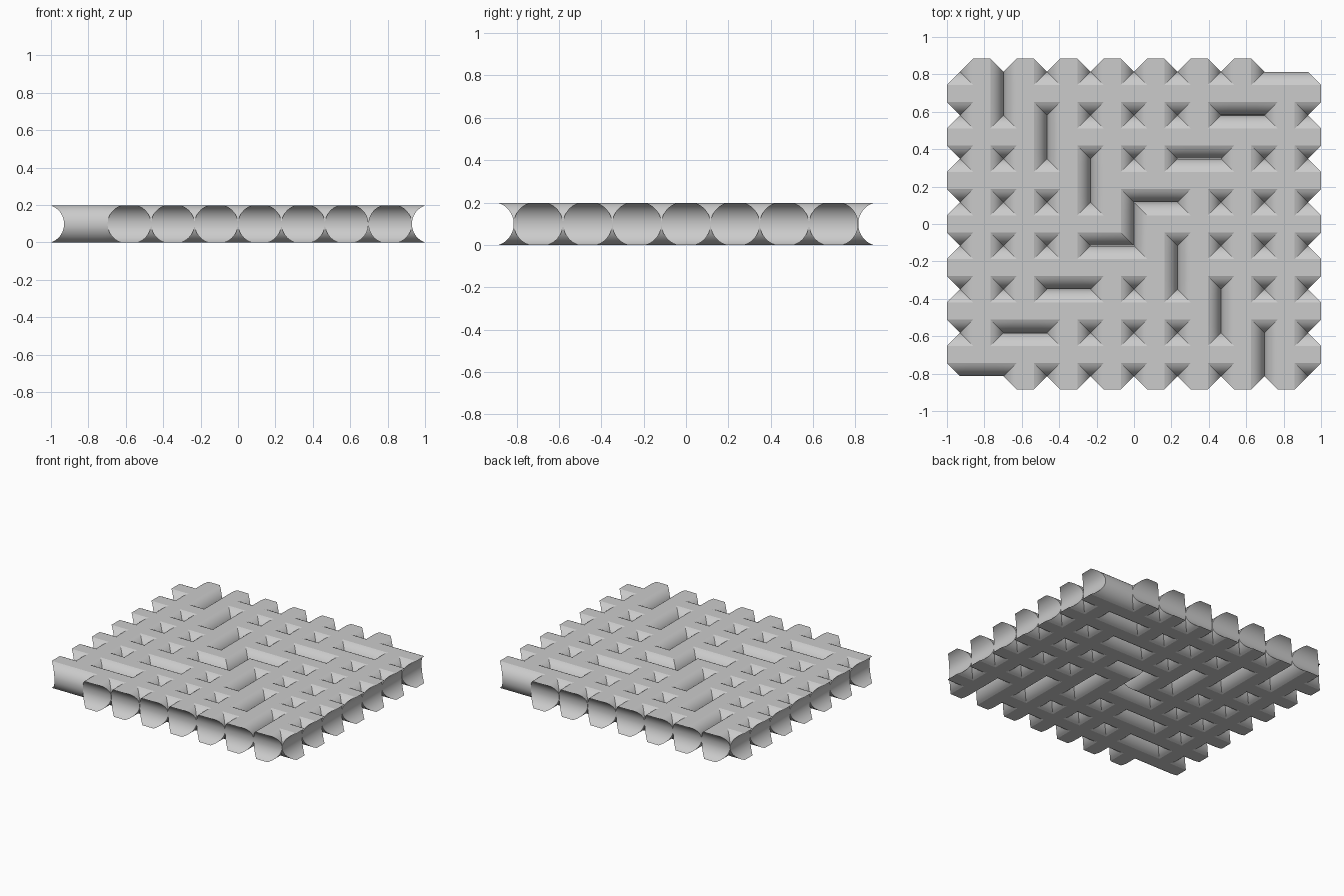
import bpy
import bmesh
import math

if "Cube" in bpy.data.objects:
    bpy.data.objects.remove(bpy.data.objects["Cube"])

COLS, ROWS = 8, 7          # squares between the hole centres
PITCH = 0.2324             # spacing of the holes
HALF = 0.0985              # half of the plate thickness
DEPTH = 1 - COLS / 2 * PITCH   # how far the hole sides lean back
STEPS = 9

# Slots that join two neighbouring holes, as grid cells (even = hole line, odd = square)
slots = {(2 * k + 1, 2 * k) for k in range(COLS)}
slots |= {(2 * k + 2, 2 * (ROWS - 1 - k) + 1) for k in range(ROWS)}


def solid(i, j):
    inside = 0 <= i <= 2 * COLS and 0 <= j <= 2 * ROWS
    is_hole = i % 2 == 0 and j % 2 == 0
    return inside and not is_hole and (i, j) not in slots


# Rounded wall profile: (height, half width of the holes)
radius = (HALF ** 2 + DEPTH ** 2) / (2 * DEPTH)
sweep = math.asin(HALF / radius)
profile = []
for s in range(-STEPS, STEPS + 1):
    angle = sweep * s / STEPS
    gap = radius * (1 - math.cos(angle))
    profile.append((HALF + radius * math.sin(angle), max(gap, 0.0004)))

bm = bmesh.new()
cache = {}


def grid_line(n, count, gap):
    side = 1 if n % 2 else -1
    return (n // 2 - count / 2) * PITCH + side * gap


def vert(n, m, level):
    key = (n, m, level)
    if key not in cache:
        z, gap = profile[level]
        cache[key] = bm.verts.new((grid_line(n, COLS, gap), grid_line(m, ROWS, gap), z))
    return cache[key]


# Flat top and bottom, and a curved wall wherever a solid cell meets an opening
top = len(profile) - 1
for i in range(2 * COLS + 1):
    for j in range(2 * ROWS + 1):
        if not solid(i, j):
            continue
        ring = [(i, j), (i + 1, j), (i + 1, j + 1), (i, j + 1)]
        bm.faces.new([vert(*c, top) for c in ring])
        bm.faces.new([vert(*c, 0) for c in reversed(ring)])
        for k, (di, dj) in enumerate([(0, -1), (1, 0), (0, 1), (-1, 0)]):
            if solid(i + di, j + dj):
                continue
            a, b = ring[k], ring[(k + 1) % 4]
            for level in range(top):
                bm.faces.new([vert(*a, level), vert(*b, level),
                              vert(*b, level + 1), vert(*a, level + 1)])

mesh = bpy.data.meshes.new("woven_plate")
bm.to_mesh(mesh)
bm.free()
plate = bpy.data.objects.new("woven_plate", mesh)
bpy.context.collection.objects.link(plate)

# Single plain grey
grey = bpy.data.materials.new("plain_grey")
grey.use_nodes = True
colour = (0.6, 0.6, 0.6, 1)
grey.diffuse_color = colour
grey.node_tree.nodes["Principled BSDF"].inputs["Base Color"].default_value = colour
mesh.materials.append(grey)

# Smooth curves, crisp rims
bpy.ops.object.select_all(action="DESELECT")
plate.select_set(True)
bpy.context.view_layer.objects.active = plate
bpy.ops.object.shade_smooth_by_angle(angle=math.radians(15))
